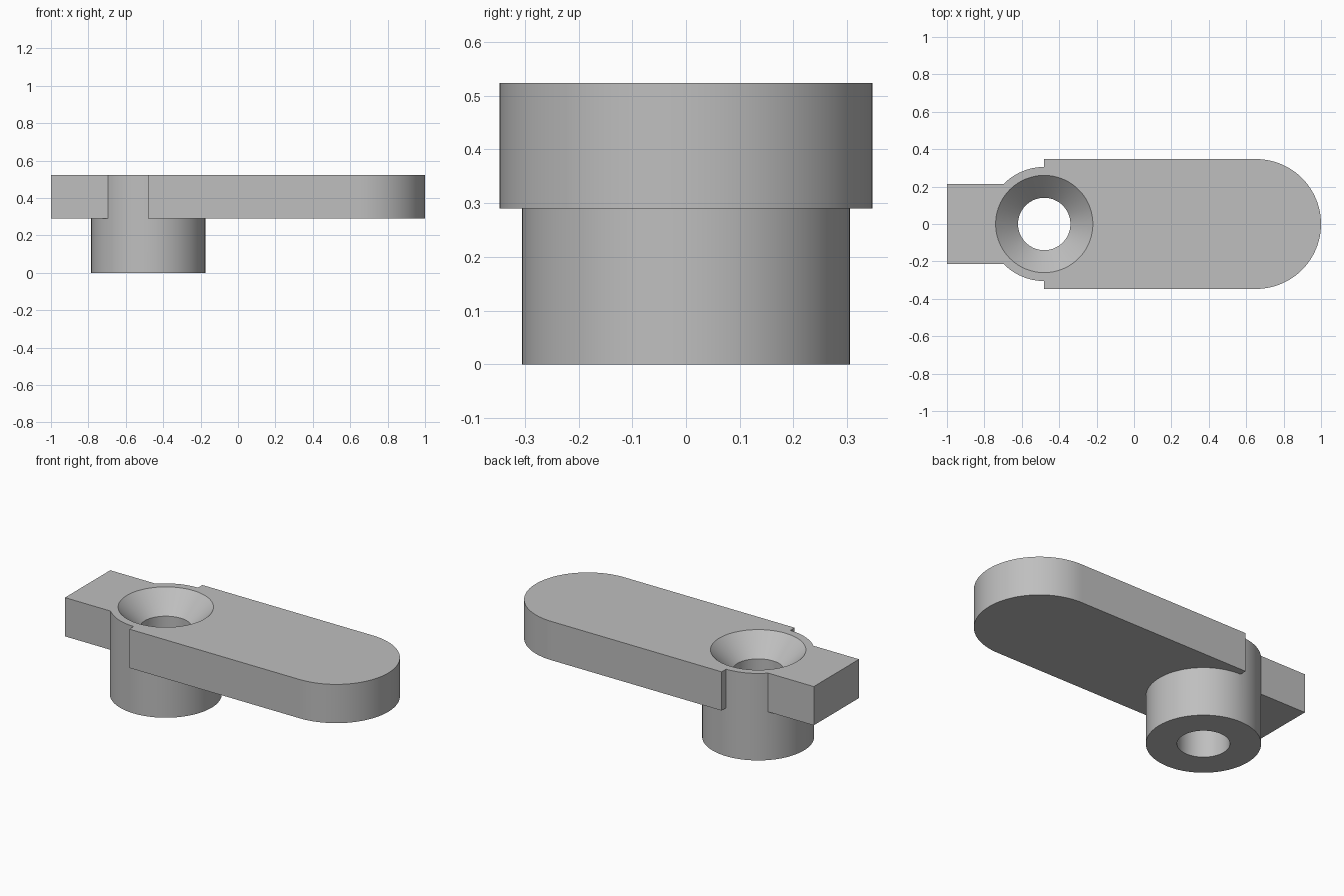
import bpy, bmesh, math

cube = bpy.data.objects.get("Cube")
if cube:
    bpy.data.objects.remove(cube, do_unlink=True)

PIVOT_X = -0.48                # axis of the boss and its hole
LOW, TOP = 0.29, 0.523         # underside and top of the plate
ARM_R, BOSS_R, TAB_Y = 0.347, 0.305, 0.215
HOLE_R, SINK_R, SINK_DEPTH = 0.14, 0.26, 0.12
SEG = 96

metal = bpy.data.materials.new("plain grey")
metal.use_nodes = True
grey = (0.52, 0.52, 0.52, 1)
metal.diffuse_color = grey
metal.node_tree.nodes["Principled BSDF"].inputs["Base Color"].default_value = grey


def arc(cx, r, start, end, n):
    """Points along an arc centred on (cx, 0)."""
    angles = [start + (end - start) * i / n for i in range(n + 1)]
    return [(cx + r * math.cos(a), r * math.sin(a)) for a in angles]


def loft(name, rings):
    """Closed solid through (outline, height) rings of equal point count."""
    bm = bmesh.new()
    loops = [[bm.verts.new((x, y, z)) for x, y in pts] for pts, z in rings]
    for a, b in zip(loops, loops[1:]):
        for i in range(len(a)):
            j = (i + 1) % len(a)
            bm.faces.new((a[i], a[j], b[j], b[i]))
    bm.faces.new(loops[0][::-1])
    bm.faces.new(loops[-1])
    bmesh.ops.recalc_face_normals(bm, faces=bm.faces)
    mesh = bpy.data.meshes.new(name)
    bm.to_mesh(mesh)
    bm.free()
    mesh.materials.append(metal)
    obj = bpy.data.objects.new(name, mesh)
    bpy.context.collection.objects.link(obj)
    return obj


def circle(r):
    return arc(PIVOT_X, r, 0, math.tau, SEG)[:-1]


def combine(target, other, operation):
    """Apply a boolean and discard the helper solid."""
    mod = target.modifiers.new(operation.title(), "BOOLEAN")
    mod.operation, mod.object, mod.solver = operation, other, "EXACT"
    bpy.context.view_layer.objects.active = target
    bpy.ops.object.modifier_apply(modifier=mod.name)
    bpy.data.objects.remove(other, do_unlink=True)


# Arm with a rounded end
arm_outline = arc(1 - ARM_R, ARM_R, -math.pi / 2, math.pi / 2, SEG // 2)
arm_outline += [(PIVOT_X, ARM_R), (PIVOT_X, -ARM_R)]
body = loft("lever_body", [(arm_outline, LOW), (arm_outline, TOP)])

# Rectangular tab on the short end
tab_outline = [(-1, -TAB_Y), (PIVOT_X, -TAB_Y), (PIVOT_X, TAB_Y), (-1, TAB_Y)]
combine(body, loft("tab", [(tab_outline, LOW), (tab_outline, TOP)]), "UNION")

# Round boss through the plate
combine(body, loft("boss", [(circle(BOSS_R), 0), (circle(BOSS_R), TOP)]), "UNION")

# Through hole with a countersink at the top
slope = (SINK_R - HOLE_R) / SINK_DEPTH
over = 0.05
combine(body, loft("hole_cutter", [
    (circle(HOLE_R), -over),
    (circle(HOLE_R), TOP - SINK_DEPTH),
    (circle(SINK_R + slope * over), TOP + over)]), "DIFFERENCE")

# Smooth round walls, crisp edges
bpy.ops.object.select_all(action="DESELECT")
body.select_set(True)
bpy.context.view_layer.objects.active = body
bpy.ops.object.shade_smooth_by_angle(angle=math.radians(30))
